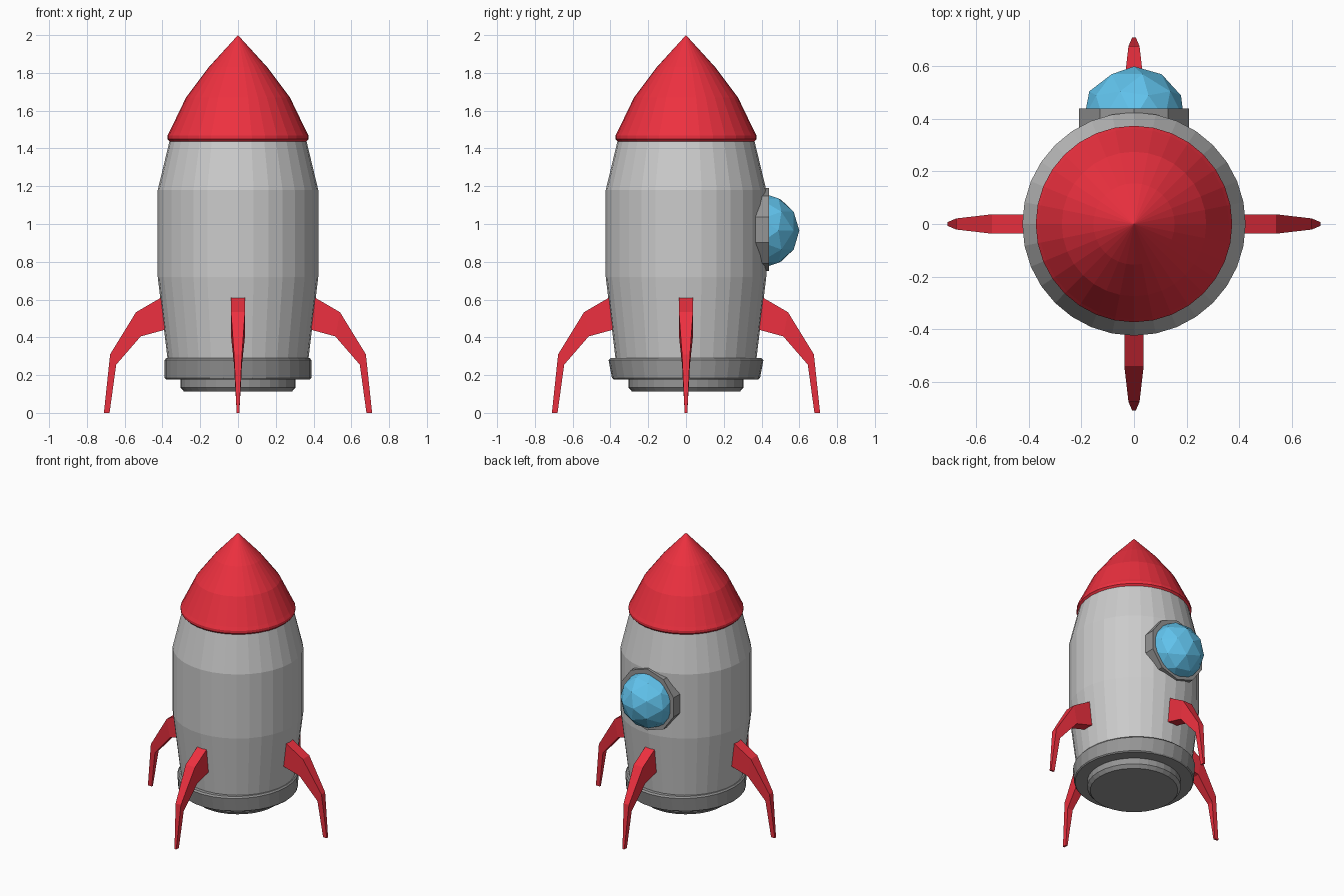
import bpy, bmesh
from math import cos, sin, pi
from mathutils import Matrix

if "Cube" in bpy.data.objects:
    bpy.data.objects.remove(bpy.data.objects["Cube"])


def material(name, rgb):
    m = bpy.data.materials.new(name)
    m.diffuse_color = (*rgb, 1)
    m.use_nodes = True
    m.node_tree.nodes["Principled BSDF"].inputs["Base Color"].default_value = m.diffuse_color
    return m


RED = material("red paint", (0.85, 0.03, 0.05))
BLUE = material("blue glass", (0.12, 0.55, 0.85))
DARK = material("dark metal", (0.3, 0.3, 0.3))


def finish(name, bm, mat=None):
    bmesh.ops.recalc_face_normals(bm, faces=bm.faces)
    me = bpy.data.meshes.new(name)
    bm.to_mesh(me)
    bm.free()
    ob = bpy.data.objects.new(name, me)
    bpy.context.collection.objects.link(ob)
    if mat:
        me.materials.append(mat)
    return ob


def lathe(name, profile, mat=None, sides=32):
    """Closed stack of rings; each entry is (rx, ry, z)."""
    bm = bmesh.new()
    rings = [[bm.verts.new((rx * cos(2 * pi * i / sides), ry * sin(2 * pi * i / sides), z))
              for i in range(sides)] for rx, ry, z in profile]
    for a, b in zip(rings, rings[1:]):
        for i in range(sides):
            j = (i + 1) % sides
            bm.faces.new((a[i], a[j], b[j], b[i]))
    bm.faces.new(rings[0])
    bm.faces.new(rings[-1])
    bmesh.ops.remove_doubles(bm, verts=bm.verts, dist=1e-5)
    return finish(name, bm, mat)


def round_profile(points):
    return [(r, r, z) for r, z in points]


# Hull
lathe("hull", round_profile([(0.37, 0.26), (0.425, 0.72), (0.425, 1.18), (0.36, 1.45)]))

# Nose cone with a small lip
lathe("nose_cone", round_profile([(0.362, 1.437), (0.374, 1.45), (0.374, 1.468), (0.362, 1.49),
                                  (0.275, 1.67), (0.155, 1.83), (0.0, 2.0)]), RED)

# Base collar and nozzle
lathe("base_collar", [(0.38, 0.40, 0.29), (0.388, 0.41, 0.28), (0.388, 0.392, 0.185),
                      (0.382, 0.385, 0.178)], DARK)
lathe("nozzle", round_profile([(0.305, 0.20), (0.305, 0.135), (0.285, 0.112)]), DARK)

# Landing fins: (outer x, z), (inner x, z), half width
SECTIONS = [((0.37, 0.632), (0.35, 0.45), 0.037),
            ((0.54, 0.533), (0.56, 0.40), 0.037),
            ((0.677, 0.31), (0.645, 0.255), 0.021),
            ((0.71, 0.0), (0.68, 0.0), 0.007)]
SECTIONS[1] = ((0.54, 0.533), (0.515, 0.405), 0.037)


def fin(name, angle):
    bm = bmesh.new()
    loops = [[bm.verts.new(p) for p in ((ox, -w, oz), (ox, w, oz), (ix, w, iz), (ix, -w, iz))]
             for (ox, oz), (ix, iz), w in SECTIONS]
    for a, b in zip(loops, loops[1:]):
        for i in range(4):
            j = (i + 1) % 4
            bm.faces.new((a[i], a[j], b[j], b[i]))
    bm.faces.new(loops[0])
    bm.faces.new(loops[-1])
    bm.transform(Matrix.Rotation(angle, 4, 'Z'))
    finish(name, bm, RED)


for k, side in enumerate(("right", "back", "left", "front")):
    fin(side + "_fin", k * pi / 2)

# Ten-sided window frame, axis along y
bm = bmesh.new()
bmesh.ops.create_cone(bm, cap_ends=True, segments=10, radius1=0.22, radius2=0.22, depth=0.14,
                      matrix=Matrix.Translation((0, 0.37, 0.97)) @ Matrix.Rotation(pi / 2, 4, 'X'))
finish("window_frame", bm, DARK)

# Faceted glass dome
bm = bmesh.new()
bmesh.ops.create_icosphere(bm, subdivisions=2, radius=0.2,
                           matrix=Matrix.Translation((0, 0.4, 0.965)) @ Matrix.Rotation(-pi / 2, 4, 'X'))
finish("window_dome", bm, BLUE)
